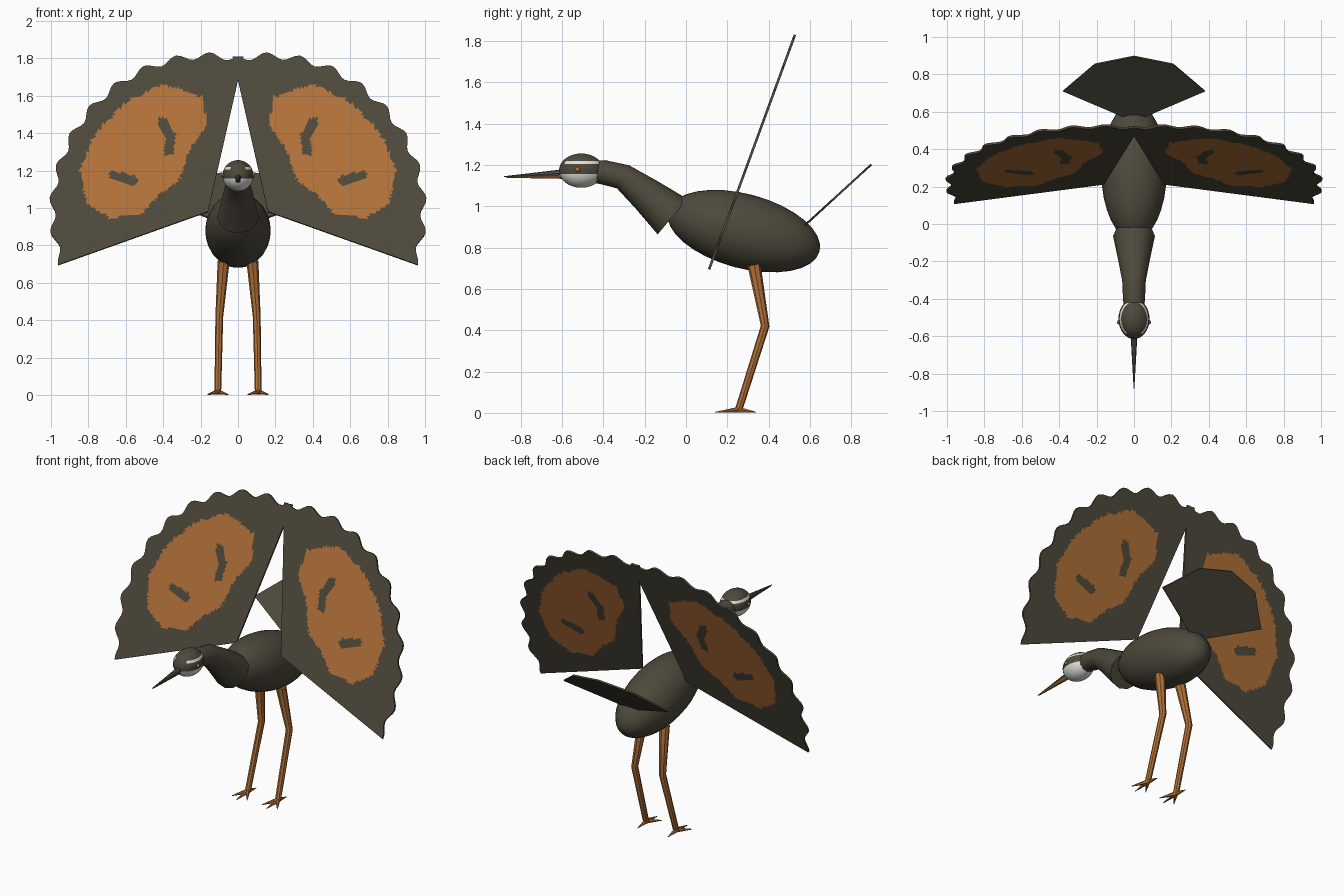
import bpy, bmesh, math
from mathutils import Vector

if "Cube" in bpy.data.objects:
    bpy.data.objects.remove(bpy.data.objects["Cube"])


def material(name, rgb):
    m = bpy.data.materials.new(name)
    m.diffuse_color = (*rgb, 1)
    m.use_nodes = True
    m.node_tree.nodes["Principled BSDF"].inputs["Base Color"].default_value = m.diffuse_color
    return m


DARK = material("dark olive brown", (0.075, 0.066, 0.044))
ORANGE = material("burnt orange", (0.44, 0.165, 0.04))
WHITE = material("off white", (0.74, 0.74, 0.70))
BILL = material("bill grey", (0.085, 0.078, 0.062))


def finish(name, bm, mats, smooth=True):
    bmesh.ops.recalc_face_normals(bm, faces=bm.faces[:])
    me = bpy.data.meshes.new(name)
    bm.to_mesh(me)
    bm.free()
    ob = bpy.data.objects.new(name, me)
    bpy.context.collection.objects.link(ob)
    for m in mats:
        me.materials.append(m)
    if smooth:
        bpy.ops.object.select_all(action='DESELECT')
        ob.select_set(True)
        bpy.context.view_layer.objects.active = ob
        bpy.ops.object.shade_smooth_by_angle(angle=math.radians(40))
    return ob


def ellipsoid(name, centre, radii, mat, tilt=0, seg=32, rings=16):
    bm = bmesh.new()
    bmesh.ops.create_uvsphere(bm, u_segments=seg, v_segments=rings, radius=1)
    for v in bm.verts:
        v.co = Vector(radii) * v.co
    ob = finish(name, bm, [mat])
    ob.location = centre
    ob.rotation_euler.x = tilt
    return ob


def add_tube(bm, pts, radii, sides=8):
    """Rings lofted along a path, capped at both ends."""
    pts = [Vector(p) for p in pts]
    rings = []
    for i, (p, r) in enumerate(zip(pts, radii)):
        t = (pts[min(i + 1, len(pts) - 1)] - pts[max(i - 1, 0)]).normalized()
        ref = Vector((1, 0, 0)) if abs(t.x) < 0.6 else Vector((0, 0, 1))
        u = (ref - t * t.dot(ref)).normalized()
        w = t.cross(u)
        rings.append([bm.verts.new(p + r * (math.cos(a) * u + math.sin(a) * w))
                      for a in (2 * math.pi * k / sides for k in range(sides))])
    for a, b in zip(rings, rings[1:]):
        for k in range(sides):
            n = (k + 1) % sides
            bm.faces.new((a[k], a[n], b[n], b[k]))
    bm.faces.new(rings[0])
    bm.faces.new(rings[-1])


def tube(name, pts, radii, mat, sides=8):
    bm = bmesh.new()
    add_tube(bm, pts, radii, sides)
    return finish(name, bm, [mat])


# Body and neck
ellipsoid("body", (0, 0.28, 0.88), (0.175, 0.38, 0.18), DARK, math.radians(-15))
tube("neck", [(0, -0.065, 0.95), (0, -0.19, 1.055), (0, -0.305, 1.143),
              (0, -0.40, 1.165), (0, -0.48, 1.17)],
     [0.112, 0.085, 0.063, 0.059, 0.05], DARK, 12)

# Head, with pale brow stripe and pale throat chosen by height
head = ellipsoid("head", (0, -0.507, 1.173), (0.083, 0.108, 0.083), DARK)
head.data.materials.append(WHITE)
for f in head.data.polygons:
    h = f.center.z / 0.083
    brow = 0.37 < h < 0.57 and (abs(f.center.x) > 0.035 or f.center.y > 0)
    if brow or h < -0.19:
        f.material_index = 1

# Bill and eyes
tube("upper_bill", [(0, -0.58, 1.162), (0, -0.88, 1.144)], [0.019, 0.002], BILL)
tube("lower_bill", [(0, -0.58, 1.149), (0, -0.87, 1.140)], [0.016, 0.002], ORANGE)
for s, side in ((1, "left"), (-1, "right")):
    ellipsoid(side + "_eye", (s * 0.08, -0.525, 1.178), (0.012,) * 3, ORANGE, 0, 12, 8)

# Wings: raised scalloped fans in one tilted plane
HUB = Vector((0.16, 0.98))
PATCH = [(.845, 1.21), (.755, 1.41), (.58, 1.58), (.39, 1.66), (.19, 1.59), (.165, 1.44),
         (.26, 1.31), (.31, 1.155), (.43, 1.06), (.52, .965), (.68, .945), (.81, 1.02)]
SPOTS = [((.405, 1.455), (.36, 1.385)), ((.36, 1.385), (.37, 1.30)), ((.66, 1.17), (.56, 1.145))]


def in_patch(p):
    inside = False
    for (ax, az), (bx, bz) in zip(PATCH, PATCH[1:] + PATCH[:1]):
        if (az > p.y) != (bz > p.y) and p.x < ax + (p.y - az) * (bx - ax) / (bz - az):
            inside = not inside
    return inside


def in_spot(p):
    for a, b in SPOTS:
        a, b = Vector(a), Vector(b)
        t = max(0, min(1, (p - a).dot(b - a) / (b - a).length_squared))
        if (p - a - t * (b - a)).length < 0.025:
            return True
    return False


def wing(name, s, na=80, nr=48, feathers=10):
    bm = bmesh.new()
    grid = []
    for i in range(na + 1):
        t = i / na
        ang = math.radians(-19.6 + 122.4 * t)
        edge = 0.832 + 0.018 * math.cos(2 * math.pi * feathers * t)
        row = []
        for j in range(nr + 1):
            p = HUB + edge * j / nr * Vector((math.cos(ang), math.sin(ang)))
            row.append(bm.verts.new((s * p.x, 0.11 + 0.366 * (p.y - 0.69), p.y)))
        grid.append(row)
    for a, b in zip(grid, grid[1:]):
        for j in range(nr):
            f = bm.faces.new((a[j], a[j + 1], b[j + 1], b[j]))
            c = f.calc_center_median()
            p = Vector((s * c.x, c.z))
            f.material_index = int(in_patch(p) and not in_spot(p))
    bmesh.ops.remove_doubles(bm, verts=bm.verts[:], dist=0.0002)
    ob = finish(name, bm, [DARK, ORANGE], smooth=False)
    mod = ob.modifiers.new("thickness", 'SOLIDIFY')
    mod.thickness = 0.012
    mod.offset = 0


wing("left_wing", 1)
wing("right_wing", -1)

# Tail: four-sided fan rising to the rear
bm = bmesh.new()
slope = Vector((0, 0.738, 0.675))
hub = Vector((0, 0.55, 0.885))
hv = bm.verts.new(hub)
rim = [bm.verts.new(hub + r * (Vector((math.sin(a), 0, 0)) + math.cos(a) * slope))
       for a, r in ((math.radians(d), r) for d, r in
                    ((-60, .437), (-27, .463), (0, .47), (27, .463), (60, .437)))]
for a, b in zip(rim, rim[1:]):
    bm.faces.new((hv, a, b))
tail = finish("tail", bm, [DARK], smooth=False)
mod = tail.modifiers.new("thickness", 'SOLIDIFY')
mod.thickness = 0.01
mod.offset = 0

# Legs and four-toed feet
for s, side in ((1, "left"), (-1, "right")):
    tube(side + "_leg", [(s * 0.077, 0.33, 0.715), (s * 0.10, 0.383, 0.42),
                         (s * 0.108, 0.255, 0.015)], [0.032, 0.021, 0.018], ORANGE)
    bm = bmesh.new()
    for dx, dy in ((0, -0.115), (0.055, -0.085), (-0.055, -0.085), (0, 0.085)):
        add_tube(bm, [(s * 0.108, 0.255, 0.016), (s * 0.108 + dx, 0.255 + dy, 0.003)],
                 [0.015, 0.002], 6)
    finish(side + "_foot", bm, [ORANGE])
